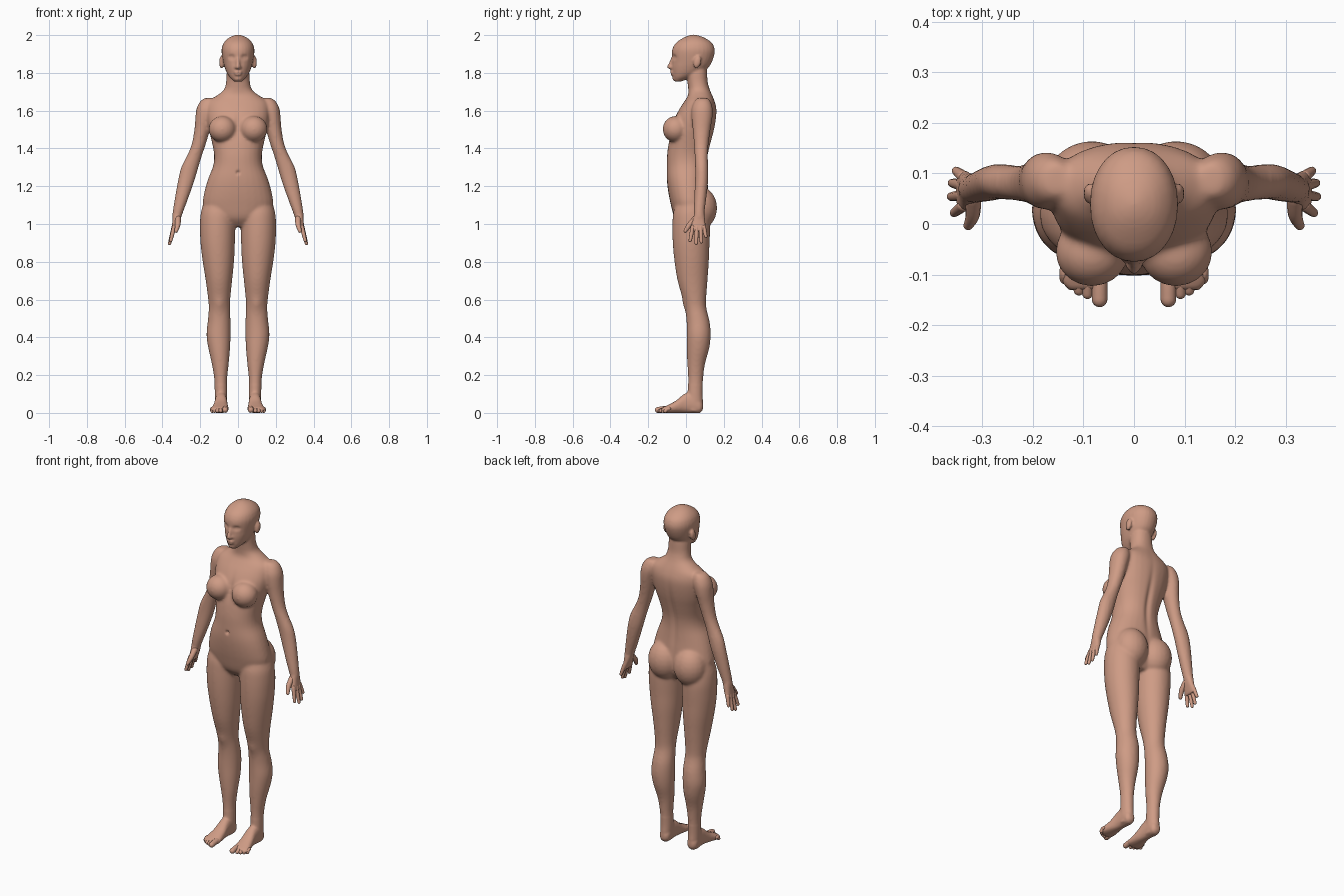
import bpy, bmesh, math
from mathutils import Matrix, Vector

skin = bpy.data.materials.new("warm skin")
skin.diffuse_color = (0.62, 0.33, 0.235, 1)


def spline(rows, steps=4):
    """Catmull-Rom through rows of numbers."""
    out = []
    for i in range(len(rows) - 1):
        a, b, c, d = (rows[max(i - 1, 0)], rows[i], rows[i + 1],
                      rows[min(i + 2, len(rows) - 1)])
        for k in range(steps):
            t = k / steps
            out.append([0.5 * (2 * q + (r - p) * t + (2 * p - 5 * q + 4 * r - s) * t * t
                               + (3 * q - p - 3 * r + s) * t ** 3)
                        for p, q, r, s in zip(a, b, c, d)])
    return out + [list(rows[-1])]


def skin_rings(bm, rings):
    rings = [[bm.verts.new(p) for p in r] for r in rings]
    n = len(rings[0])
    for r, q in zip(rings, rings[1:]):
        for k in range(n):
            j = (k + 1) % n
            bm.faces.new((r[k], r[j], q[j], q[k]))
    bm.faces.new(rings[0][::-1])
    bm.faces.new(rings[-1])


def loft(bm, rows, side=1, along_y=False, power=2.0, seg=28):
    """Rows are (position, x0, x1, low, high) bounds of rounded sections."""
    rings = []
    for p, x0, x1, lo, hi in spline(rows, 3):
        ring = []
        for k in range(seg):
            a = 2 * math.pi * k / seg
            c, s = math.cos(a), math.sin(a)
            u = math.copysign(abs(c) ** (2 / power), c)
            v = math.copysign(abs(s) ** (2 / power), s)
            x = side * ((x0 + x1) / 2 + u * (x1 - x0) / 2)
            w = (lo + hi) / 2 + v * (hi - lo) / 2
            ring.append((x, p, w) if along_y else (x, w, p))
        rings.append(ring)
    skin_rings(bm, rings)


def tube(bm, pts, side=1, seg=12):
    """Round-ended limb through (x, y, z, radius) points."""
    path = [(Vector(p[:3]), p[3]) for p in spline(pts)]
    d0 = (path[0][0] - path[1][0]).normalized()
    d1 = (path[-1][0] - path[-2][0]).normalized()
    dome = [(math.sin(a), math.cos(a)) for a in (.4, .8, 1.15, 1.45)]
    (c0, r0), (c1, r1) = path[0], path[-1]
    path = ([(c0 + d0 * r0 * s, r0 * c) for s, c in reversed(dome)] + path
            + [(c1 + d1 * r1 * s, r1 * c) for s, c in dome])
    rings = []
    for i, (c, r) in enumerate(path):
        t = (path[min(i + 1, len(path) - 1)][0] - path[max(i - 1, 0)][0]).normalized()
        u = t.cross(Vector((1, 0, 0))).normalized()
        v = t.cross(u)
        ring = []
        for k in range(seg):
            a = 2 * math.pi * k / seg
            p = c + (u * math.cos(a) + v * math.sin(a)) * r
            ring.append((p.x * side, p.y, p.z))
        rings.append(ring)
    skin_rings(bm, rings)


def ball(bm, c, r, side=1, tilt=0):
    m = (Matrix.Translation((c[0] * side, c[1], c[2])) @ Matrix.Rotation(tilt, 4, 'X')
         @ Matrix.Diagonal((*r, 1)))
    bmesh.ops.create_uvsphere(bm, u_segments=20, v_segments=12, radius=1, matrix=m)


def make(name, bm):
    bmesh.ops.recalc_face_normals(bm, faces=bm.faces)
    me = bpy.data.meshes.new(name)
    bm.to_mesh(me)
    bm.free()
    ob = bpy.data.objects.new(name, me)
    bpy.context.collection.objects.link(ob)
    return ob


def bake(ob):
    """Apply all modifiers."""
    dg = bpy.context.evaluated_depsgraph_get()
    new = bpy.data.meshes.new_from_object(ob.evaluated_get(dg))
    ob.modifiers.clear()
    ob.data = new


def relax(ob, count, group=""):
    mod = ob.modifiers.new("relax", 'SMOOTH')
    mod.factor, mod.iterations, mod.vertex_group = 0.5, count, group


def dress(ob):
    ob.data.materials.clear()
    ob.data.materials.append(skin)
    ob.data.shade_smooth()


def even(rows):
    return [(z, -w, w, f, b) for z, w, f, b in rows]


body = bmesh.new()
# trunk and neck
loft(body, even([
    (.985, .06, -.02, .08), (1.03, .15, -.06, .11), (1.10, .186, -.08, .122),
    (1.17, .178, -.094, .12), (1.24, .158, -.102, .114), (1.31, .131, -.102, .112),
    (1.37, .127, -.1, .118), (1.44, .14, -.09, .135), (1.50, .155, -.075, .15),
    (1.56, .165, -.06, .16), (1.61, .166, -.035, .162), (1.65, .155, -.008, .152),
    (1.68, .112, .01, .14), (1.71, .075, .012, .127), (1.75, .063, .008, .115),
    (1.80, .06, 0, .112), (1.84, .055, 0, .11)]), power=2.2)
# head
loft(body, even([
    (1.755, .02, -.06, -.025), (1.775, .042, -.069, .03), (1.80, .059, -.073, .085),
    (1.83, .071, -.076, .12), (1.86, .079, -.074, .138), (1.90, .086, -.075, .151),
    (1.93, .086, -.071, .151), (1.96, .075, -.052, .136), (1.985, .05, -.015, .1),
    (1.998, .022, .015, .065), (2.002, .005, .035, .045)]), power=2.1)
# nose, lips and chin
tube(body, [(0, -.07, 1.878, .009), (0, -.081, 1.85, .010), (0, -.088, 1.832, .012)])
ball(body, (0, -.073, 1.804), (.023, .013, .007))
ball(body, (0, -.072, 1.793), (.020, .012, .007))
ball(body, (0, -.053, 1.771), (.024, .019, .016))

for s in (1, -1):
    ball(body, (.010, -.079, 1.83), (.009, .01, .008), s)
    # ear
    ball(body, (.087, .06, 1.857), (.013, .020, .034), s, -.25)
    # breast and buttock
    ball(body, (.083, -.055, 1.502), (.073, .069, .07), s)
    ball(body, (.083, .075, 1.085), (.095, .09, .112), s)
    # arm
    loft(body, [
        (1.667, .13, .175, .06, .115), (1.65, .12, .20, .045, .13),
        (1.61, .12, .22, .03, .142), (1.56, .135, .226, .03, .14),
        (1.50, .148, .231, .035, .13), (1.42, .171, .246, .042, .119),
        (1.36, .191, .271, .046, .116), (1.30, .209, .3, .048, .118),
        (1.24, .227, .315, .048, .118), (1.16, .254, .33, .045, .11),
        (1.08, .285, .343, .042, .1), (1.04, .299, .348, .043, .096),
        (1.02, .308, .346, .045, .094)], s)
    # palm
    loft(body, [
        (1.06, .297, .345, .045, .097), (1.02, .306, .347, .035, .101),
        (.99, .317, .35, .026, .105), (.968, .326, .353, .024, .107),
        (.958, .331, .35, .03, .1)], s, power=2.4)
    # leg
    loft(body, [
        (1.12, .03, .18, -.05, .11), (1.06, .015, .197, -.068, .12),
        (1.0, .014, .202, -.072, .128), (.94, .015, .201, -.072, .127),
        (.88, .017, .197, -.069, .124), (.80, .021, .187, -.061, .121),
        (.70, .031, .171, -.045, .114), (.60, .041, .158, -.016, .107),
        (.55, .042, .155, -.004, .109), (.48, .039, .161, .003, .126),
        (.41, .039, .167, .004, .131), (.34, .042, .157, .004, .123),
        (.26, .049, .139, .007, .101), (.18, .057, .126, .011, .091),
        (.10, .057, .123, .008, .088), (.05, .058, .122, 0, .09),
        (.008, .062, .118, 0, .082)], s)
    # foot
    loft(body, [
        (.09, .075, .105, .018, .05), (.072, .06, .12, -.001, .075),
        (.03, .058, .122, -.001, .11), (-.01, .057, .123, 0, .1),
        (-.05, .053, .131, 0, .067), (-.09, .05, .141, -.001, .045),
        (-.115, .052, .143, 0, .033), (-.13, .06, .13, .006, .025)],
        s, along_y=True, power=2.3)

# fuse the parts into one skin, soften the joins below the jaw
body = make("body", body)
fuse = body.modifiers.new("fuse", 'REMESH')
fuse.mode = 'VOXEL'
fuse.voxel_size = .0065
bake(body)
soft = body.vertex_groups.new(name="soft")
soft.add([v.index for v in body.data.vertices
          if .15 < v.co.z < 1.73 and abs(v.co.x) < .27], 1.0, 'REPLACE')
relax(body, 2)
relax(body, 14, "soft")
bake(body)

# soft brushes (centre, spread, push in y), mirrored in x
brushes = [
    ((.034, -.065, 1.883), (.017, .03, .011), .013),      # eye sockets
    ((.034, -.058, 1.882), (.011, .03, .006), -.006),     # eyelids
    ((0, -.085, 1.799), (.02, .03, .004), .004),          # mouth line
    ((0, -.1, 1.272), (.008, .04, .009), .014),           # navel
    ((0, .13, 1.38), (.016, .06, .18), -.010),            # spine groove
    ((0, -.05, 1.52), (.014, .06, .07), .006),            # breastbone
    ((.098, -.01, .575), (.028, .04, .035), -.006)]       # kneecaps
for v in body.data.vertices:
    x, y, z = v.co
    if z < .45 or abs(x) > .18:
        continue
    push = 0
    for c, r, dy in brushes:
        dz = (z - c[2]) / r[2]
        if -2.5 < dz < 2.5:
            push += dy * math.exp(-dz * dz - ((abs(x) - c[0]) / r[0]) ** 2
                                  - ((y - c[1]) / r[1]) ** 2)
    if push:
        v.co.y = y + push
dress(body)

# fingers, thumbs and toes
fingers = bmesh.new()
toes = bmesh.new()
for s in (1, -1):
    for a, b in (((.338, .036, .985), (.356, .022, .912)),
                 ((.340, .057, .985), (.362, .054, .897)),
                 ((.340, .077, .985), (.360, .081, .905)),
                 ((.338, .094, .985), (.352, .105, .934))):
        mid = [(p + q) / 2 for p, q in zip(a, b)]
        tube(fingers, [(*a, .0115), (*mid, .0105), (*b, .0085)], s)
    tube(fingers, [(.318, .052, 1.03, .016), (.319, .018, .995, .014),
                   (.328, -.003, .963, .0095)], s)
    for x, y, r in ((.068, -.149, .0155), (.092, -.138, .0105), (.109, -.131, .0105),
                    (.124, -.121, .010), (.137, -.109, .010)):
        tube(toes, [(x, -.09, .022, r), (x, (y - .09) / 2, .02, r), (x, y, r, r)], s)
dress(make("fingers", fingers))
dress(make("toes", toes))
